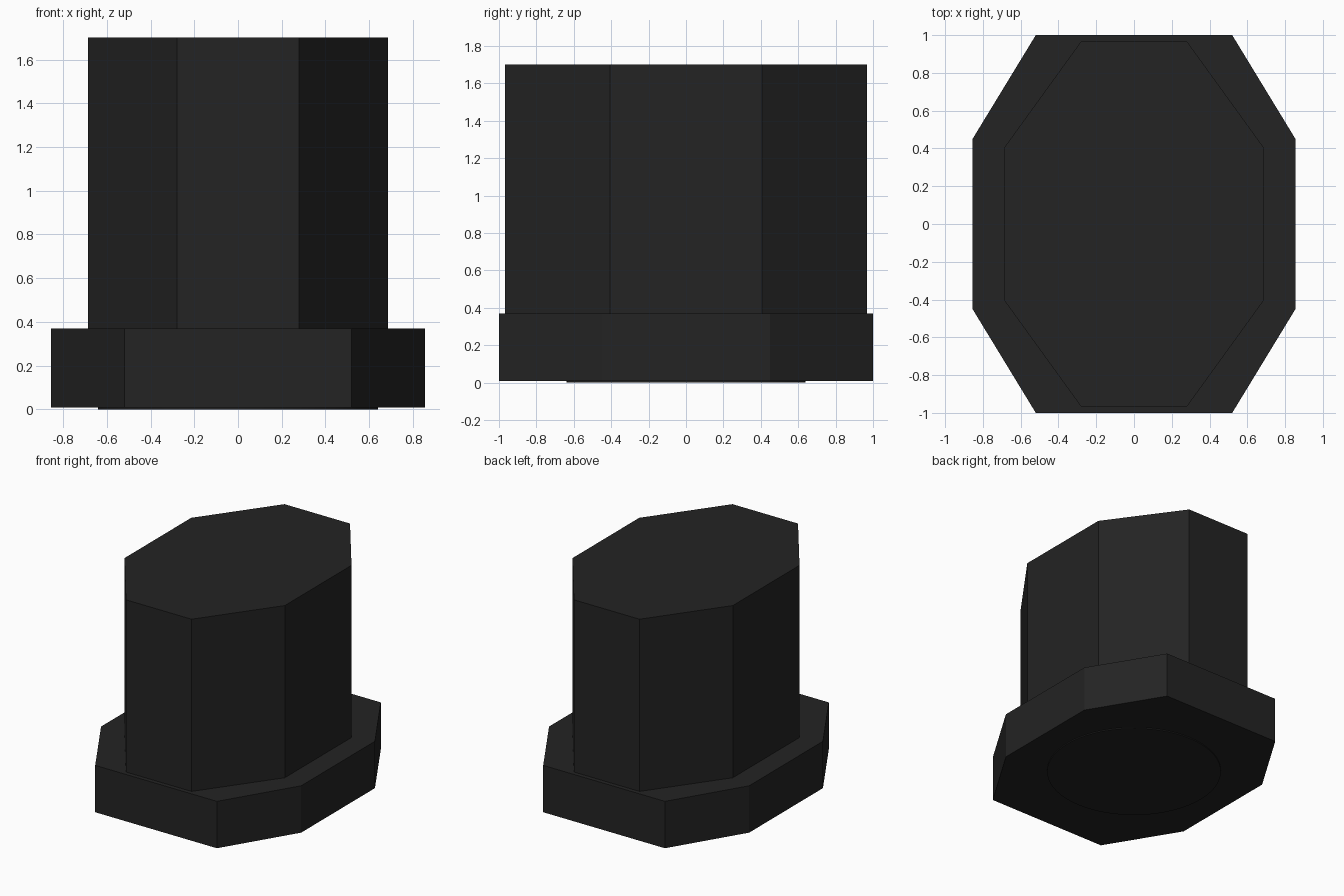
import bpy
import bmesh

cube = bpy.data.objects.get("Cube")
if cube:
    bpy.data.objects.remove(cube, do_unlink=True)

# Single charcoal finish
charcoal = bpy.data.materials.new("charcoal")
charcoal.use_nodes = True
colour = (0.017, 0.017, 0.017, 1)
charcoal.diffuse_color = colour
charcoal.node_tree.nodes["Principled BSDF"].inputs["Base Color"].default_value = colour


def octagon(end_x, end_y, side_x, side_y):
    """Outline symmetric in x and y from one end corner and one side corner."""
    quarter = [(side_x, side_y), (end_x, end_y)]
    half = quarter + [(-x, y) for x, y in reversed(quarter)]
    return half + [(-x, -y) for x, y in half]


def prism(name, outline, bottom, top):
    bm = bmesh.new()
    face = bm.faces.new([bm.verts.new((x, y, bottom)) for x, y in outline])
    extruded = bmesh.ops.extrude_face_region(bm, geom=[face], use_keep_orig=True)
    moved = [v for v in extruded["geom"] if isinstance(v, bmesh.types.BMVert)]
    bmesh.ops.translate(bm, verts=moved, vec=(0, 0, top - bottom))
    bmesh.ops.recalc_face_normals(bm, faces=bm.faces)
    mesh = bpy.data.meshes.new(name)
    bm.to_mesh(mesh)
    bm.free()
    mesh.materials.append(charcoal)
    obj = bpy.data.objects.new(name, mesh)
    bpy.context.collection.objects.link(obj)
    return obj


# Wide octagonal base and taller octagonal body
prism("base", octagon(0.52, 1.0, 0.855, 0.45), 0.008, 0.37)
prism("body", octagon(0.28, 0.967, 0.685, 0.407), 0.37, 1.70)

# Thin round pad under the base
bpy.ops.mesh.primitive_cylinder_add(vertices=64, radius=0.64, depth=0.012, location=(0, 0, 0.006))
pad = bpy.context.object
pad.name = "bottom_pad"
pad.data.materials.append(charcoal)
bpy.ops.object.shade_smooth_by_angle()
